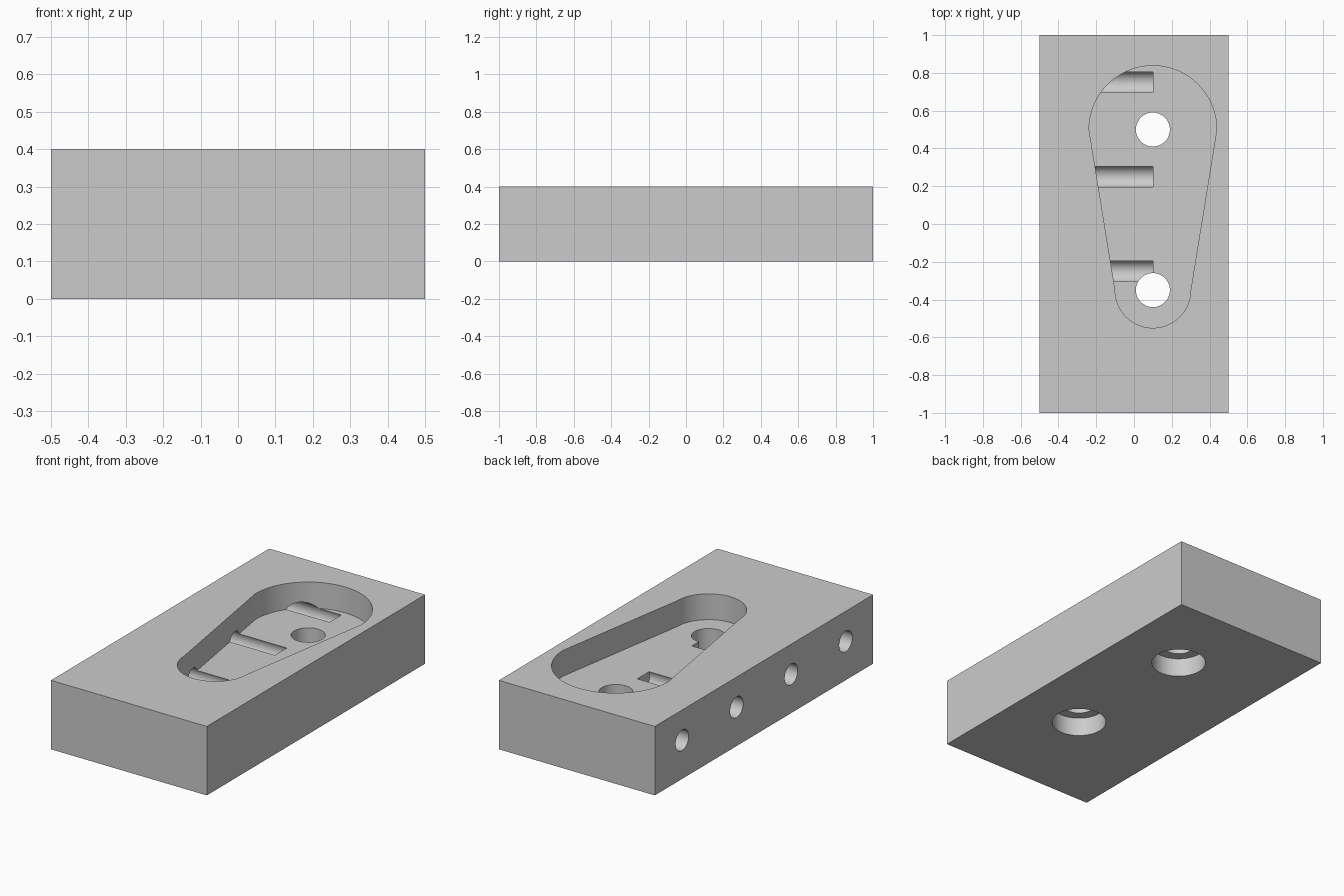
import bpy
import bmesh
from math import cos, sin, pi, radians
from mathutils import Matrix, Vector

default = bpy.data.objects.get("Cube")
if default:
    bpy.data.objects.remove(default, do_unlink=True)

SIZE = Vector((1.0, 2.0, 0.4))
FLOOR = 0.25          # height of the pocket floor
AXIS_X = 0.1          # x of the pocket centre line
BIG_Y, BIG_R = 0.5, 0.338
SMALL_Y, SMALL_R = -0.35, 0.2

grey = bpy.data.materials.new("plain grey")
grey.use_nodes = True
grey.diffuse_color = (0.6, 0.6, 0.6, 1)
grey.node_tree.nodes["Principled BSDF"].inputs["Base Color"].default_value = (0.6, 0.6, 0.6, 1)


def add_object(name, bm):
    bmesh.ops.recalc_face_normals(bm, faces=bm.faces)
    mesh = bpy.data.meshes.new(name)
    bm.to_mesh(mesh)
    bm.free()
    mesh.materials.append(grey)
    obj = bpy.data.objects.new(name, mesh)
    bpy.context.collection.objects.link(obj)
    return obj


def cylinder(name, start, end, radius):
    start, end = Vector(start), Vector(end)
    axis = end - start
    turn = axis.to_track_quat('Z', 'Y').to_matrix().to_4x4()
    bm = bmesh.new()
    bmesh.ops.create_cone(bm, cap_ends=True, segments=64, radius1=radius, radius2=radius,
                          depth=axis.length, matrix=Matrix.Translation((start + end) / 2) @ turn)
    return add_object(name, bm)


def half_circle(y, radius, start):
    steps = 40
    angles = [start + pi * i / steps for i in range(steps + 1)]
    return [(AXIS_X + radius * cos(a), y + radius * sin(a), FLOOR) for a in angles]


# Solid block
bm = bmesh.new()
bmesh.ops.create_cube(bm, size=1, matrix=Matrix.Translation((0, 0, SIZE.z / 2)) @ Matrix.Diagonal(SIZE).to_4x4())
block = add_object("drilled_block", bm)

# Tapered pocket with a round end at the back and a smaller one at the front
bm = bmesh.new()
outline = half_circle(BIG_Y, BIG_R, 0) + half_circle(SMALL_Y, SMALL_R, pi)
base = bm.faces.new([bm.verts.new(p) for p in outline])
top = bmesh.ops.extrude_face_region(bm, geom=[base])["geom"]
bmesh.ops.translate(bm, vec=(0, 0, 0.3), verts=[v for v in top if isinstance(v, bmesh.types.BMVert)])
cutters = [add_object("pocket_cutter", bm)]

# Vertical through holes, widened from below
for y in (BIG_Y, SMALL_Y):
    cutters.append(cylinder("through_hole_cutter", (AXIS_X, y, -0.1), (AXIS_X, y, 0.35), 0.09))
    cutters.append(cylinder("counterbore_cutter", (AXIS_X, y, -0.1), (AXIS_X, y, 0.11), 0.147))

# Row of blind holes drilled in from the side
for i in range(4):
    y = -0.75 + 0.5 * i
    cutters.append(cylinder("side_hole_cutter", (-0.6, y, 0.225), (AXIS_X, y, 0.225), 0.06))

# Cut the block
bpy.ops.object.select_all(action='DESELECT')
bpy.context.view_layer.objects.active = block
block.select_set(True)
for cutter in cutters:
    cutter.hide_render = True
    cut = block.modifiers.new("cut", 'BOOLEAN')
    cut.operation = 'DIFFERENCE'
    cut.solver = 'EXACT'
    cut.object = cutter
    bpy.ops.object.modifier_apply(modifier=cut.name)
    bpy.data.objects.remove(cutter, do_unlink=True)

bpy.ops.object.shade_smooth_by_angle(angle=radians(30))
